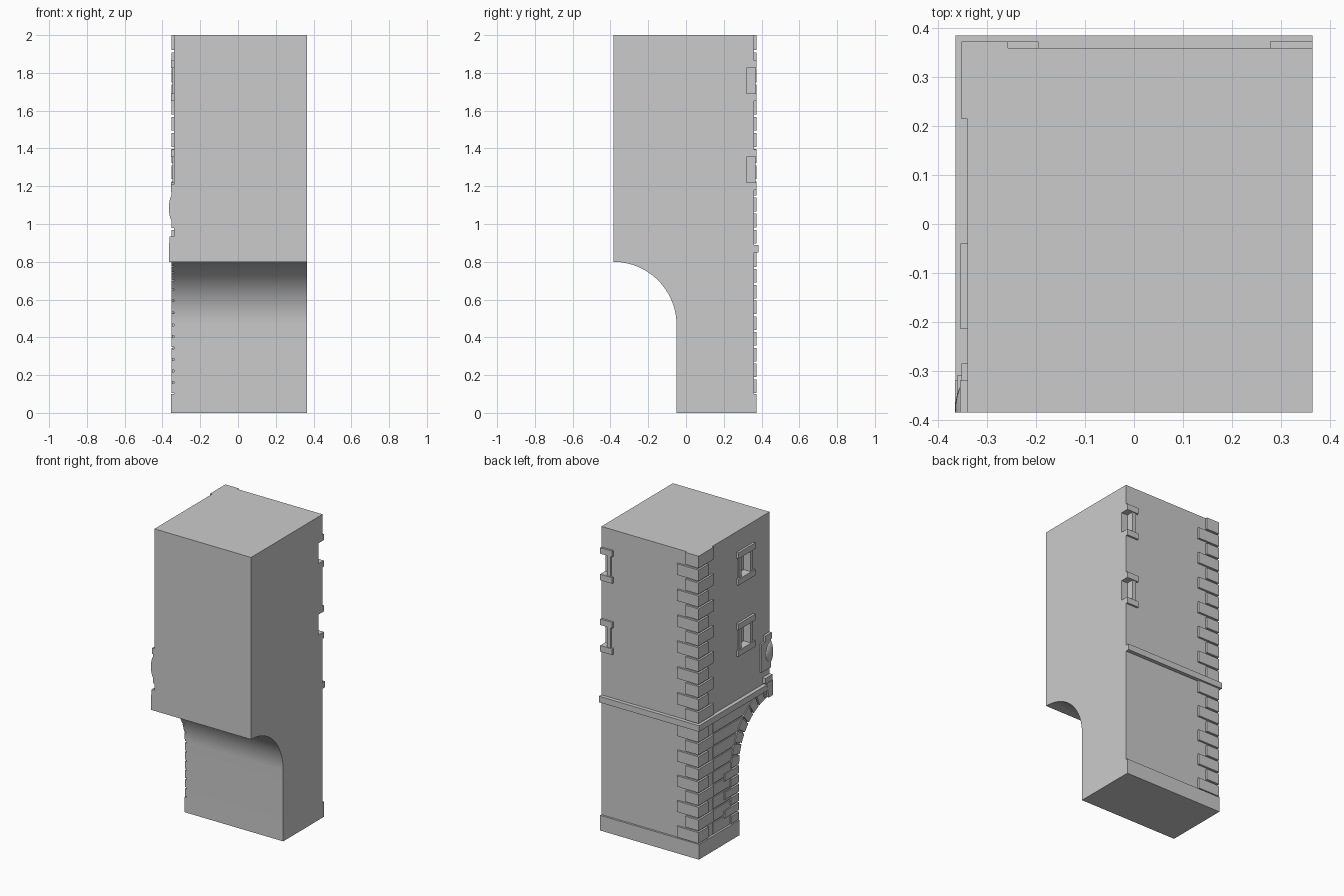
import bpy, bmesh, math
from mathutils import Vector

old = bpy.data.objects.get("Cube")
if old:
    bpy.data.objects.remove(old, do_unlink=True)

stone = bpy.data.materials.new("grey_stone")
stone.use_nodes = True
grey = (0.6, 0.6, 0.6, 1)
stone.diffuse_color = grey
stone.node_tree.nodes["Principled BSDF"].inputs["Base Color"].default_value = grey

# Main planes of the wall block
LEFT, RIGHT, FRONT, BACK, TOP = -0.34, 0.365, -0.385, 0.36, 2.0
PLINTH, BAND_LOW, BAND_HIGH = 0.1, 0.85, 0.89
SPRING, RADIUS, RING = 0.465, 0.335, 0.415
RELIEF = 0.013
GAP = 0.006


def finish(bm, name):
    bmesh.ops.recalc_face_normals(bm, faces=bm.faces)
    mesh = bpy.data.meshes.new(name)
    bm.to_mesh(mesh)
    bm.free()
    mesh.materials.append(stone)
    obj = bpy.data.objects.new(name, mesh)
    bpy.context.collection.objects.link(obj)
    return obj


def add_prism(bm, profile, x0, x1):
    """Extrude a (y, z) outline along x."""
    face = bm.faces.new([bm.verts.new((x0, y, z)) for y, z in profile])
    new = bmesh.ops.extrude_face_region(bm, geom=[face])["geom"]
    verts = [v for v in new if isinstance(v, bmesh.types.BMVert)]
    bmesh.ops.translate(bm, verts=verts, vec=(x1 - x0, 0, 0))


def add_box(bm, x, y, z):
    add_prism(bm, [(y[0], z[0]), (y[1], z[0]), (y[1], z[1]), (y[0], z[1])], *x)


def boxes(name, items):
    bm = bmesh.new()
    for item in items:
        add_box(bm, *item)
    return finish(bm, name)


def activate(obj):
    bpy.ops.object.select_all(action='DESELECT')
    obj.select_set(True)
    bpy.context.view_layer.objects.active = obj


# Tower body with the quarter arch cut from its lower front
steps = 24
outline = [(FRONT, TOP), (BACK, TOP), (BACK, 0), (FRONT + RADIUS, 0)]
for i in range(steps + 1):
    a = math.pi / 2 * i / steps
    outline.append((FRONT + RADIUS * math.cos(a), SPRING + RADIUS * math.sin(a)))
bm = bmesh.new()
add_prism(bm, outline, LEFT, RIGHT)
body = finish(bm, "tower_body")

# Window recesses, with the back windows halved by the end of the wall
WINDOWS = (1.22, 1.69)
OPEN_H, OPEN_HALF, DEPTH = 0.135, 0.045, 0.04
SIDE_Y = -0.1275
cuts = []
for z in WINDOWS:
    span = (z, z + OPEN_H)
    cuts.append(((LEFT - 0.1, LEFT + DEPTH),
                 (SIDE_Y - OPEN_HALF, SIDE_Y + OPEN_HALF), span))
    cuts.append(((RIGHT - OPEN_HALF, RIGHT + 0.1), (BACK - DEPTH, BACK + 0.1), span))
cutter = boxes("window_cutter", cuts)
cutter.hide_render = True
mod = body.modifiers.new("window_openings", 'BOOLEAN')
mod.operation, mod.solver, mod.object = 'DIFFERENCE', 'EXACT', cutter
activate(body)
bpy.ops.object.modifier_apply(modifier=mod.name)
bpy.data.objects.remove(cutter, do_unlink=True)
activate(body)
bpy.ops.object.shade_smooth_by_angle(angle=math.radians(25))

# Window surrounds: jambs, lintel and sill
JAMB, SILL, SILL_H = 0.072, 0.0875, 0.04
jamb_x, slab_x = (LEFT - 0.008, LEFT + 0.01), (LEFT - 0.015, LEFT + 0.01)
jamb_y, slab_y = (BACK - 0.01, BACK + 0.007), (BACK - 0.01, BACK + 0.013)
for label, z in zip(("lower", "upper"), WINDOWS):
    top = z + OPEN_H
    slabs = ((z - SILL_H, z), (top, top + SILL_H))
    side = [(slab_x, (SIDE_Y - SILL, SIDE_Y + SILL), s) for s in slabs]
    for a, b in ((-JAMB, -OPEN_HALF), (OPEN_HALF, JAMB)):
        side.append((jamb_x, (SIDE_Y + a, SIDE_Y + b), (z, top)))
    boxes(label + "_side_window_frame", side)
    back = [((RIGHT - SILL, RIGHT), slab_y, s) for s in slabs]
    back.append(((RIGHT - JAMB, RIGHT - OPEN_HALF), jamb_y, (z, top)))
    boxes(label + "_back_window_frame", back)


# Corner quoins alternating long and short on the two faces
def quoins(name, low, high, count, first_wide):
    pitch = (high - low) / count
    items = []
    for i in range(count):
        wide_back = (i % 2 == 0) == first_wide
        bx, sy = (-0.195, 0.27) if wide_back else (-0.257, 0.215)
        z = (low + i * pitch + GAP, low + (i + 1) * pitch - GAP)
        if i == count - 1:
            z = (z[0], high)
        items.append(((LEFT - RELIEF, bx), (BACK - 0.01, BACK + RELIEF), z))
        items.append(((LEFT - RELIEF, LEFT + 0.01), (sy, BACK - 0.01), z))
    boxes(name, items)


quoins("lower_quoins", PLINTH, BAND_LOW, 9, True)
quoins("upper_quoins", BAND_HIGH, TOP, 13, False)

# Plinth and string course wrapping the back and the side
JAMB_EDGE = FRONT + RADIUS
boxes("plinth", [
    ((LEFT - 0.015, RIGHT), (BACK - 0.01, BACK + RELIEF), (0, PLINTH)),
    ((LEFT - 0.015, LEFT + 0.01), (JAMB_EDGE, BACK - 0.01), (0, PLINTH))])
boxes("string_course", [
    ((LEFT - 0.025, RIGHT), (BACK - 0.01, BACK + 0.025), (BAND_LOW, BAND_HIGH)),
    ((LEFT - 0.025, LEFT + 0.01), (FRONT, BACK - 0.01), (BAND_LOW, BAND_HIGH))])

# Coursed facing between the quoins and the arch
rows = 9
pitch = (BAND_LOW - PLINTH) / rows
courses = []
for i in range(rows):
    z0, z1 = PLINTH + i * pitch, PLINTH + (i + 1) * pitch
    rise = max(z1 - SPRING, 0)
    edge = FRONT + math.sqrt(RING ** 2 - rise ** 2)
    courses.append(((LEFT - 0.007, LEFT + 0.01), (edge - 0.005, 0.212),
                    (z0 + 0.004, z1 - 0.004)))
boxes("side_courses", courses)

# Arch jamb blocks
rows = 6
pitch = (SPRING - PLINTH) / rows
boxes("arch_jamb", [
    ((LEFT - RELIEF, LEFT + 0.01), (JAMB_EDGE, 0.1 if i % 2 else 0.035),
     (PLINTH + i * pitch + GAP, PLINTH + (i + 1) * pitch - GAP)) for i in range(rows)])

# Arch ring of wedge blocks
bm = bmesh.new()
blocks = 8
for i in range(blocks):
    a0 = math.pi / 2 * i / blocks + 0.015
    a1 = math.pi / 2 * (i + 1) / blocks - 0.015
    arc = [a0 + (a1 - a0) * k / 3 for k in range(4)]
    ring = [(RADIUS, a) for a in arc] + [(RING, a) for a in reversed(arc)]
    add_prism(bm, [(FRONT + r * math.cos(a), SPRING + r * math.sin(a))
                   for r, a in ring], LEFT - RELIEF, LEFT + 0.01)
finish(bm, "arch_ring")

# Half keystone with a projecting cap
bm = bmesh.new()
add_prism(bm, [(FRONT, 0.8), (-0.34, 0.8), (-0.32, 0.9), (FRONT, 0.9)],
          LEFT - 0.026, LEFT + 0.01)
add_box(bm, (LEFT - 0.022, LEFT + 0.01), (FRONT, -0.31), (0.9, 0.935))
finish(bm, "keystone")

# Half plaque with a rounded boss
boxes("plaque", [
    ((LEFT - 0.012, LEFT + 0.01), (FRONT, -0.285), (0.98, 1.17)),
    ((LEFT - 0.016, LEFT + 0.01), (FRONT, -0.32), (1.17, 1.21))])
bm = bmesh.new()
bmesh.ops.create_uvsphere(bm, u_segments=24, v_segments=12, radius=1)
bmesh.ops.scale(bm, vec=(0.026, 0.065, 0.075), verts=bm.verts)
bmesh.ops.translate(bm, vec=(LEFT, FRONT, 1.085), verts=bm.verts)
cut = bmesh.ops.bisect_plane(bm, geom=bm.verts[:] + bm.edges[:] + bm.faces[:],
                             plane_co=Vector((0, FRONT, 0)),
                             plane_no=Vector((0, -1, 0)), clear_outer=True)
bmesh.ops.holes_fill(bm, edges=[e for e in bm.edges if e.is_boundary])
boss = finish(bm, "plaque_boss")
activate(boss)
bpy.ops.object.shade_smooth_by_angle(angle=math.radians(40))
